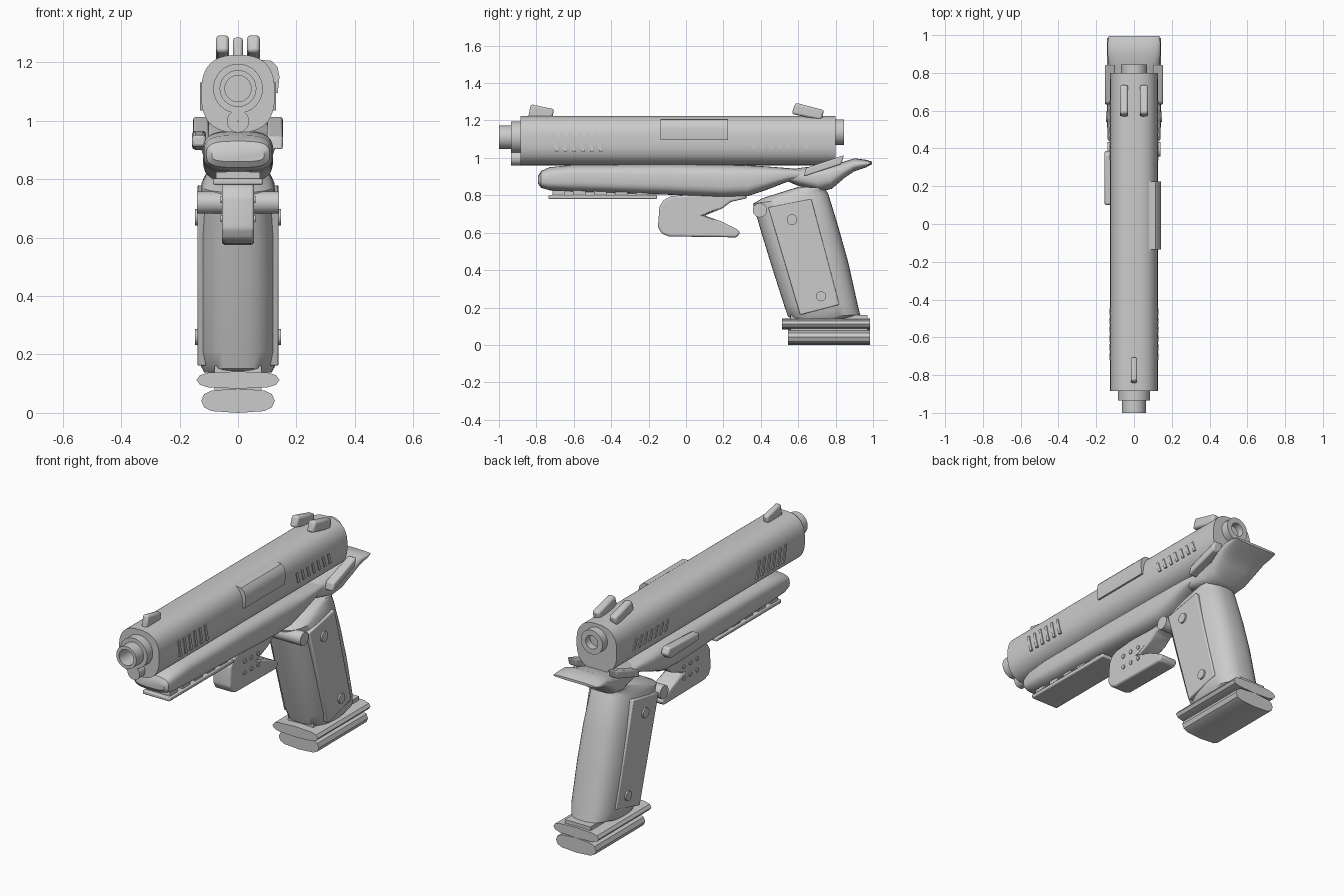
import bpy, bmesh, math
from mathutils import Vector

cube = bpy.data.objects.get("Cube")
if cube:
    bpy.data.objects.remove(cube, do_unlink=True)

GREY = (0.6, 0.6, 0.6, 1)
metal = bpy.data.materials.new("plain grey")
metal.use_nodes = True
metal.diffuse_color = GREY
metal.node_tree.nodes["Principled BSDF"].inputs["Base Color"].default_value = GREY


def finish(name, bm, bevel=0, segments=2):
    bmesh.ops.recalc_face_normals(bm, faces=bm.faces)
    mesh = bpy.data.meshes.new(name)
    bm.to_mesh(mesh)
    bm.free()
    mesh.materials.append(metal)
    for p in mesh.polygons:
        p.use_smooth = True
    mesh.set_sharp_from_angle(angle=math.radians(35))
    ob = bpy.data.objects.new(name, mesh)
    bpy.context.collection.objects.link(ob)
    if bevel:
        mod = ob.modifiers.new("soft edges", 'BEVEL')
        mod.width, mod.segments = bevel, segments
        mod.angle_limit = math.radians(25)
    return ob


def skin(bm, rings, closed=False):
    """Join rings of points with quads; cap both ends unless closed."""
    loops = [[bm.verts.new(p) for p in r] for r in rings]
    n = len(loops[0])
    pairs = list(zip(loops, loops[1:])) + ([(loops[-1], loops[0])] if closed else [])
    for a, b in pairs:
        for i in range(n):
            j = (i + 1) % n
            bm.faces.new((a[i], a[j], b[j], b[i]))
    if not closed:
        bm.faces.new(loops[0])
        bm.faces.new(loops[-1])


def loft(name, sections, power=2.5, n=40, bevel=0):
    """Sections are (y, z) of one edge, (y, z) of the opposite edge, half width."""
    def bend(v):
        return math.copysign(abs(v) ** (2 / power), v)
    rings = []
    for y1, z1, y2, z2, w in sections:
        a, b = Vector((0, y1, z1)), Vector((0, y2, z2))
        mid, half = (a + b) / 2, (a - b) / 2
        rings.append([mid + half * bend(math.cos(t)) + Vector((w * bend(math.sin(t)), 0, 0))
                      for t in (math.tau * i / n for i in range(n))])
    bm = bmesh.new()
    skin(bm, rings)
    return finish(name, bm, bevel)


def side_prism(name, pts, x0, x1, bevel=0, segments=2):
    """Extrude a (y, z) outline across x."""
    bm = bmesh.new()
    skin(bm, [[(x, y, z) for y, z in pts] for x in (x0, x1)])
    return finish(name, bm, bevel, segments)


def front_prism(name, pts, y0, y1, bevel=0):
    """Extrude an (x, z) outline along y."""
    bm = bmesh.new()
    skin(bm, [[(x, y, z) for x, z in pts] for y in (y0, y1)])
    return finish(name, bm, bevel)


def lathe(name, z, profile, n=32):
    """Revolve a closed (y, radius) profile round an axis along y."""
    bm = bmesh.new()
    rings = [[(r * math.cos(t), y, z + r * math.sin(t))
              for t in (math.tau * i / n for i in range(n))] for y, r in profile]
    skin(bm, rings, closed=True)
    return finish(name, bm)


def cross_pin(name, y, z, r, x0, x1, n=24):
    ring = [(y + r * math.cos(math.tau * i / n), z + r * math.sin(math.tau * i / n)) for i in range(n)]
    return side_prism(name, ring, x0, x1)


def box(name, x0, x1, y0, y1, z0, z1, bevel=0):
    return side_prism(name, [(y0, z0), (y1, z0), (y1, z1), (y0, z1)], x0, x1, bevel)


# Slide, barrel and rear cap
loft("slide", [(y, 1.225, y, 0.96, 0.126) for y in (-0.885, 0.8)], 2.6, 56)
lathe("barrel", 1.11, [(-1, 0.045), (-1, 0.063), (-0.935, 0.063), (-0.935, 0.085),
                       (-0.87, 0.085), (-0.87, 0.045), (-0.88, 0.001), (-0.9, 0.001), (-0.9, 0.045)])
lathe("guide_rod", 0.998, [(-0.935, 0.001), (-0.935, 0.038), (-0.87, 0.038), (-0.87, 0.001)])
lathe("rear_cap", 1.138, [(0.78, 0.001), (0.78, 0.068), (0.845, 0.068), (0.845, 0.038),
                          (0.805, 0.038), (0.805, 0.001)])

# Sights
side_prism("front_sight", [(-0.845, 1.21), (-0.83, 1.287), (-0.705, 1.26), (-0.715, 1.21)],
           -0.017, 0.017, 0.01)
for side in (-1, 1):
    side_prism("rear_sight", [(0.565, 1.235), (0.585, 1.295), (0.738, 1.255), (0.725, 1.2)],
               side * 0.031, side * 0.075, 0.012)

# Ejection port cover on one side
front_prism("port_cover", [(0.08, 1.208), (0.115, 1.205), (0.135, 1.185), (0.142, 1.15),
                           (0.136, 1.095), (0.08, 1.095)], -0.135, 0.225)

# Slide serrations on both sides
for side in (-1, 1):
    for count, start, step, low, high in ((6, -0.72, 0.047, 1.035, 1.13), (7, 0.335, 0.047, 1.05, 1.11)):
        for i in range(count):
            y = start + i * step
            side_prism("serration", [(y + 0.02, low), (y + 0.038, low), (y + 0.016, high), (y, high)],
                       side * 0.1, side * 0.13)

# Frame under the slide
loft("frame", [(-0.79, 0.905, -0.79, 0.86, 0.09), (-0.775, 0.93, -0.775, 0.84, 0.108),
               (-0.73, 0.95, -0.73, 0.827, 0.117), (-0.6, 0.963, -0.6, 0.82, 0.12),
               (-0.1, 0.966, -0.1, 0.803, 0.12), (0.2, 0.963, 0.2, 0.79, 0.12),
               (0.33, 0.96, 0.33, 0.795, 0.12), (0.42, 0.955, 0.42, 0.825, 0.118),
               (0.55, 0.945, 0.55, 0.875, 0.112), (0.65, 0.935, 0.65, 0.89, 0.1)], 3.2)

# Flared tail over the hand
loft("tail", [(0.52, 0.93, 0.52, 0.885, 0.095), (0.6, 0.945, 0.6, 0.85, 0.105),
              (0.68, 0.955, 0.72, 0.82, 0.112), (0.76, 0.962, 0.78, 0.835, 0.12),
              (0.83, 0.975, 0.85, 0.895, 0.135), (0.9, 0.998, 0.9, 0.928, 0.14),
              (0.96, 0.99, 0.96, 0.948, 0.14), (0.995, 0.98, 0.995, 0.966, 0.135)], 2.8)

# Side levers and slide stop
for side in (-1, 1):
    side_prism("safety_lever", [(0.63, 0.9), (0.83, 0.965), (0.845, 1.015), (0.64, 0.945)],
               side * 0.1, side * 0.154, 0.008)
side_prism("slide_stop", [(0.1, 0.91), (0.36, 0.9), (0.39, 0.93), (0.37, 0.965), (0.1, 0.95)],
           -0.157, -0.11, 0.01)

# Accessory rail with teeth
box("rail", -0.085, 0.085, -0.735, -0.155, 0.78, 0.802, 0.006)
box("rail_spine", -0.04, 0.04, -0.71, -0.17, 0.795, 0.84)
for i in range(5):
    y = -0.715 + i * 0.112
    box("rail_tooth", -0.075, 0.075, y, y + 0.065, 0.798, 0.825)

# Trigger guard with its rear notch
side_prism("trigger_guard", [(-0.15, 0.63), (-0.142, 0.74), (-0.12, 0.775), (-0.08, 0.795), (0.1, 0.81),
                             (0.3, 0.81), (0.33, 0.785), (0.24, 0.765), (0.195, 0.73), (0.1, 0.692),
                             (0.19, 0.66), (0.28, 0.615), (0.29, 0.597), (0.27, 0.575),
                             (-0.09, 0.58), (-0.13, 0.595)], -0.055, 0.055, 0.022, 3)
for side in (-1, 1):
    for y in (-0.02, 0.04, 0.1):
        for z in (0.665, 0.73):
            cross_pin("guard_stud", y, z, 0.012, side * 0.05, side * 0.06, 12)

# Grip, its side panels, screws and pin
loft("grip", [(0.57, 0.138, 0.86, 0.138, 0.115), (0.545, 0.152, 0.932, 0.16, 0.125),
              (0.525, 0.21, 0.918, 0.215, 0.138), (0.455, 0.43, 0.868, 0.44, 0.138),
              (0.4, 0.61, 0.815, 0.63, 0.136), (0.358, 0.755, 0.76, 0.81, 0.125),
              (0.41, 0.785, 0.75, 0.825, 0.115), (0.6, 0.845, 0.745, 0.84, 0.1)], 2.7)
for side in (-1, 1):
    side_prism("grip_panel", [(0.44, 0.735), (0.67, 0.78), (0.82, 0.215), (0.61, 0.16)],
               side * 0.1, side * 0.139, 0.006)
    cross_pin("upper_screw", 0.567, 0.67, 0.028, side * 0.12, side * 0.148)
    cross_pin("lower_screw", 0.722, 0.26, 0.027, side * 0.12, side * 0.148)
cross_pin("frame_pin", 0.395, 0.72, 0.038, -0.14, 0.14)

# Magazine base: two stacked flanges
for name, y0, low, high, w in (("upper_base", 0.512, 0.083, 0.142, 0.142), ("lower_base", 0.545, 0, 0.083, 0.126)):
    h, mid = (high - low) / 2, (high + low) / 2
    half = [(w * 0.72, h * 0.85), (w * 0.92, h * 0.55), (w, 0), (w * 0.92, -h * 0.55), (w * 0.72, -h * 0.85)]
    pts = [(x, mid + z) for x, z in half] + [(0, low)] + [(-x, mid + z) for x, z in reversed(half)] + [(0, high)]
    front_prism(name, pts, y0, 0.985)
box("base_core", -0.08, 0.08, 0.56, 0.97, 0.04, 0.16)
